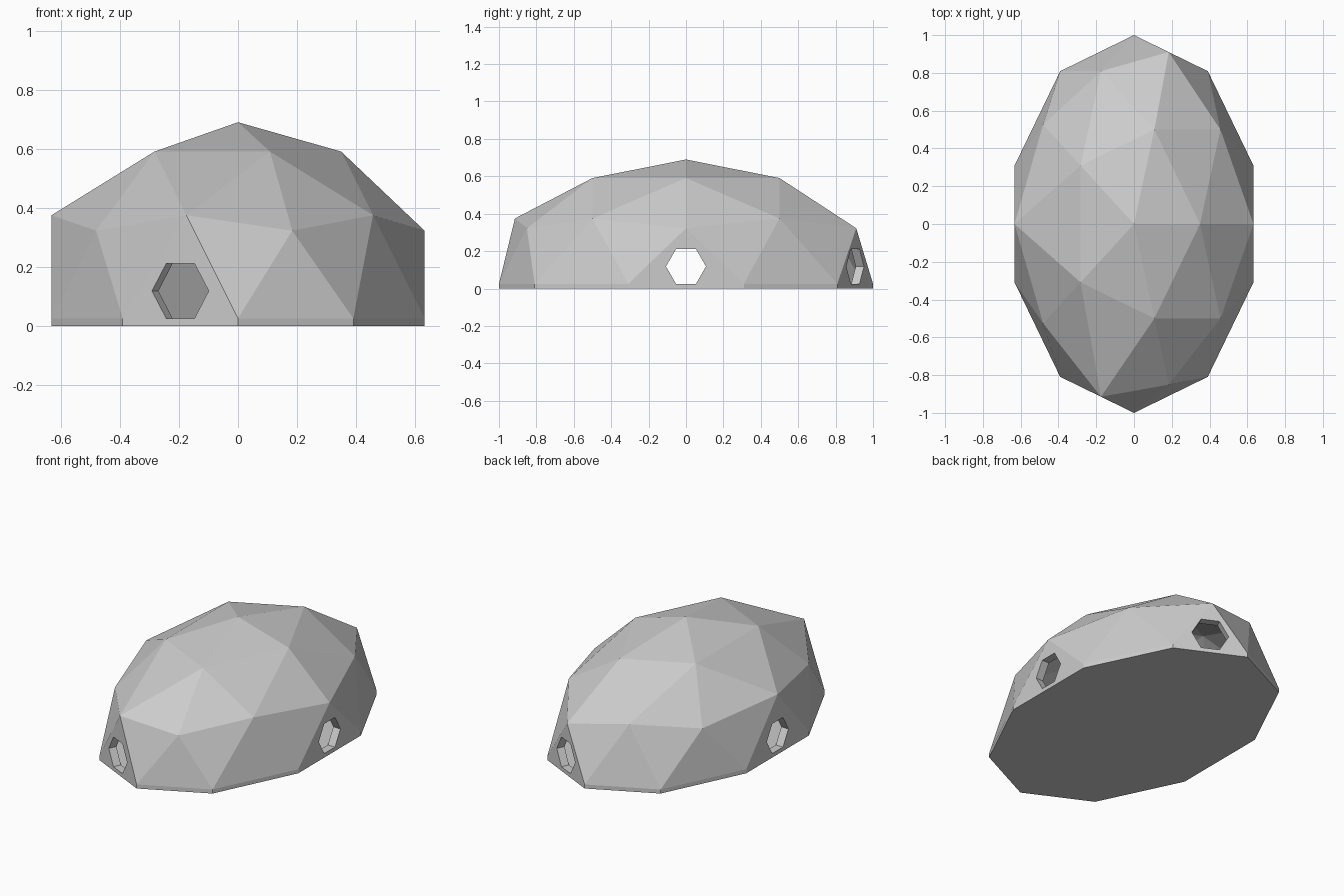
import bpy, bmesh, math
from mathutils import Matrix, Vector

if "Cube" in bpy.data.objects:
    bpy.data.objects.remove(bpy.data.objects["Cube"])

SX, SY, SZ = 0.665, 1.0, 0.665
SKIRT = 0.025      # height of the straight base band
WALL = 0.05        # shell thickness
FLOOR = 0.02
EX, EY = SX * math.sin(math.radians(36)), math.cos(math.radians(36))
SIDE = SX * math.cos(math.radians(18))


def dome(name, inset, base):
    """Closed half of a stretched icosphere with four upright wall panels."""
    bm = bmesh.new()
    bmesh.ops.create_icosphere(bm, subdivisions=2, radius=1)
    bmesh.ops.delete(bm, geom=[v for v in bm.verts if v.co.z < -0.01], context='VERTS')
    for v in bm.verts:
        v.co = Vector((v.co.x * SX, v.co.y * SY, v.co.z * SZ + SKIRT))
    # pull the tips of the four opening panels out until the panels are upright
    for v in bm.verts:
        x, y, z = v.co
        if 0.3 < z < 0.4:
            if abs(y) < 0.02 and abs(x) > 0.5:
                v.co.x = math.copysign(SIDE, x)
            elif abs(y) > 0.75 and 0.1 < abs(x) < 0.25 and (
                    (y > 0 and x > 0 and z < 0.35) or (y < 0 and x < 0 and z > 0.35)):
                v.co.y = math.copysign(1 - (1 - EY) * abs(x) / EX, y)
    # straight skirt and flat base
    rim = [e for e in bm.edges if e.is_boundary]
    new = bmesh.ops.extrude_edge_only(bm, edges=rim)['geom']
    for v in new:
        if isinstance(v, bmesh.types.BMVert):
            v.co.z = 0
    bmesh.ops.recalc_face_normals(bm, faces=bm.faces)
    if sum(f.normal.dot(f.calc_center_median()) for f in bm.faces) < 0:
        bmesh.ops.reverse_faces(bm, faces=bm.faces)
    bm.normal_update()
    if inset:
        moves = [(v, v.normal * v.calc_shell_factor() * inset) for v in bm.verts]
        for v, m in moves:
            v.co -= m
        for v in bm.verts:
            if v.is_boundary:
                v.co.z = base
            elif v.co.z < 0.1:
                v.co.z = base + 0.004
    bmesh.ops.holes_fill(bm, edges=[e for e in bm.edges if e.is_boundary], sides=0)
    bmesh.ops.recalc_face_normals(bm, faces=bm.faces)
    return finish(bm, name)


def finish(bm, name):
    me = bpy.data.meshes.new(name)
    bm.to_mesh(me)
    bm.free()
    ob = bpy.data.objects.new(name, me)
    bpy.context.collection.objects.link(ob)
    return ob


def hex_cutter(name, x, y, nx, ny):
    """Six-sided prism pointing along the panel normal, corners to the sides."""
    bm = bmesh.new()
    bmesh.ops.create_cone(bm, cap_ends=True, segments=6, radius1=0.107,
                          radius2=0.107, depth=0.26)
    n = Vector((nx, ny, 0)).normalized()
    side = Vector((0, 0, 1)).cross(n)
    # blender's six-sided cone has corners on local y
    rot = Matrix((Vector((0, 0, 1)), side, n)).transposed()
    if rot.determinant() < 0:
        rot = Matrix((Vector((0, 0, -1)), side, n)).transposed()
    pts = [v.co for v in bm.verts]
    if max(p.x for p in pts) > max(p.y for p in pts):
        rot = rot @ Matrix.Rotation(math.pi / 2, 3, 'Z')
    bm.transform(Matrix.Translation((x, y, 0.118)) @ rot.to_4x4())
    return finish(bm, name)


def cut(ob, cutter):
    m = ob.modifiers.new(cutter.name, 'BOOLEAN')
    m.operation, m.solver, m.object = 'DIFFERENCE', 'EXACT', cutter
    bpy.context.view_layer.objects.active = ob
    bpy.ops.object.modifier_apply(modifier=m.name)
    bpy.data.objects.remove(cutter)


# hollow faceted shell
shell = dome("dome_shell", 0, 0)
cut(shell, dome("inner_space", WALL, FLOOR))

# hexagonal openings: front, back, left and right panels
px, py = EX / 2, (1 + EY) / 2
for s, side in ((1, "back"), (-1, "front")):
    cut(shell, hex_cutter(side + "_opening", s * px, s * py, s * (1 - EY), s * EX))
for s, side in ((1, "right"), (-1, "left")):
    cut(shell, hex_cutter(side + "_opening", s * SIDE, 0, s, 0))
